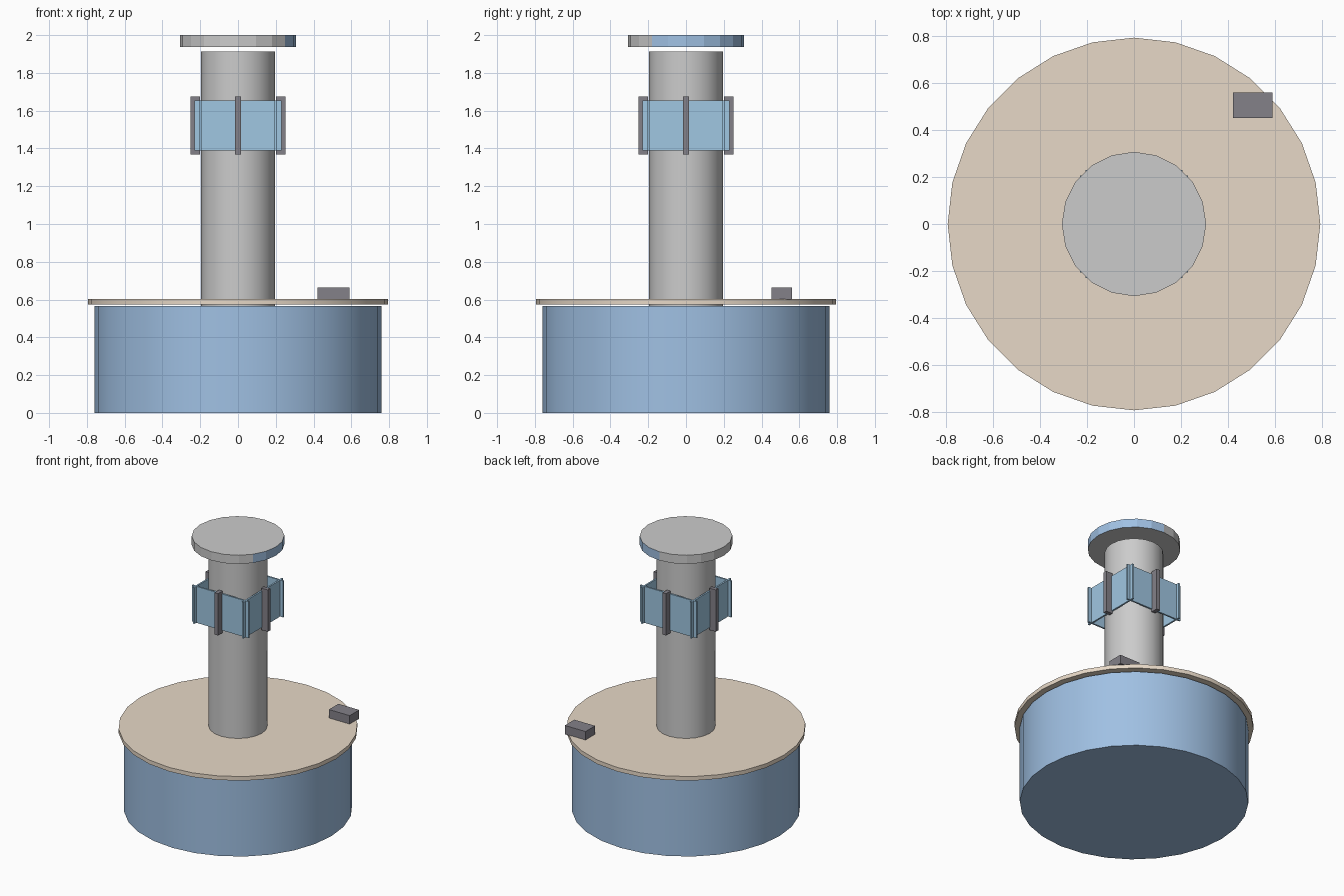
import bpy, math

if "Cube" in bpy.data.objects:
    bpy.data.objects.remove(bpy.data.objects["Cube"])


def material(name, rgb):
    m = bpy.data.materials.new(name)
    m.diffuse_color = (*rgb, 1)
    m.use_nodes = True
    m.node_tree.nodes["Principled BSDF"].inputs["Base Color"].default_value = m.diffuse_color
    return m


BLUE = material("blue", (0.35, 0.53, 0.77))
PLATE = material("plate_blue", (0.35, 0.57, 0.76))
TAN = material("tan", (0.80, 0.69, 0.57))
DARK = material("dark", (0.23, 0.22, 0.25))


def cylinder(name, radius, z0, z1, sides, mat=None, smooth=True):
    bpy.ops.mesh.primitive_cylinder_add(vertices=sides, radius=radius, depth=z1 - z0,
                                        location=(0, 0, (z0 + z1) / 2))
    o = bpy.context.object
    o.name = name
    if mat:
        o.data.materials.append(mat)
    if smooth:
        bpy.ops.object.shade_smooth_by_angle(angle=math.radians(30))
    return o


def box(name, lo, hi, mat, turn=0):
    # Box between two corners, turned about the z axis through the origin
    c = [(a + b) / 2 for a, b in zip(lo, hi)]
    s, k = math.sin(turn), math.cos(turn)
    bpy.ops.mesh.primitive_cube_add(size=1, rotation=(0, 0, turn),
                                    location=(c[0] * k - c[1] * s, c[0] * s + c[1] * k, c[2]))
    o = bpy.context.object
    o.name = name
    o.scale = [b - a for a, b in zip(lo, hi)]
    o.data.materials.append(mat)
    return o


# Drum base, lid and column
cylinder("base_drum", 0.76, 0.0, 0.565, 28, BLUE)
cylinder("base_lid", 0.795, 0.573, 0.603, 28, TAN)
cylinder("column", 0.195, 0.565, 1.913, 20)

# Floating cap with a coloured stretch of rim from -36 to 90 degrees
cap = cylinder("top_cap", 0.308, 1.936, 2.0, 20, smooth=False)
grey = material("cap_grey", (0.7, 0.7, 0.7))
cap.data.materials.append(grey)
cap.data.materials.append(BLUE)
for p in cap.data.polygons:
    angle = math.degrees(math.atan2(p.normal.y, p.normal.x))
    if abs(p.normal.z) < 0.5 and -36 < angle < 90:
        p.material_index = 1

# Small block on the lid
box("lid_block", (0.422, 0.452, 0.6), (0.59, 0.562, 0.665), DARK)

# Collar: four crossing plates, each with a rib in the middle
for i in range(4):
    turn = i * math.pi / 2
    box(f"collar_plate_{i + 1}", (-0.23, -0.206, 1.388), (0.23, -0.194, 1.655), PLATE, turn)
    box(f"collar_rib_{i + 1}", (-0.015, -0.252, 1.368), (0.015, -0.2, 1.675), DARK, turn)
